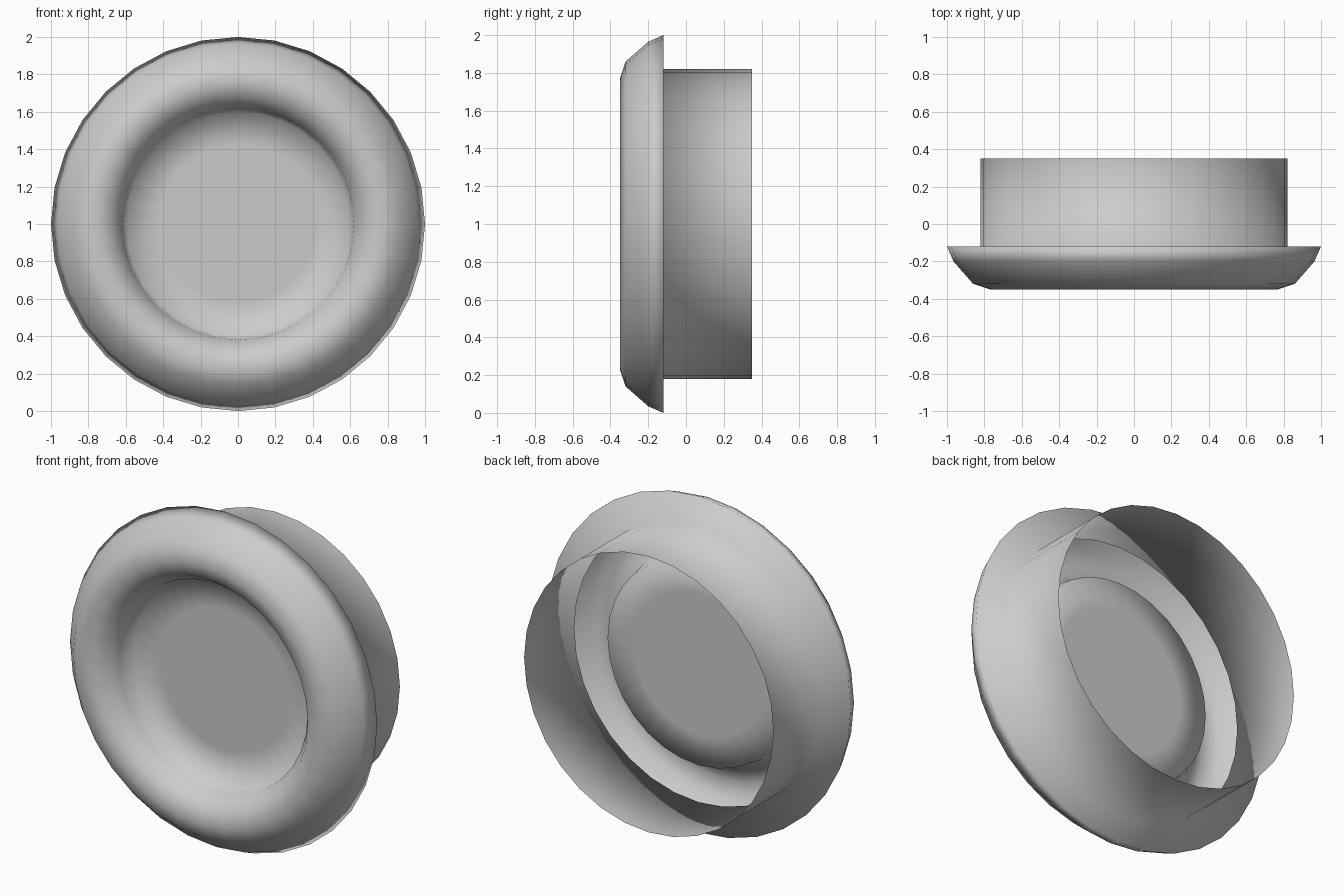
import bpy, bmesh, math

if "Cube" in bpy.data.objects:
    bpy.data.objects.remove(bpy.data.objects["Cube"])

SIDES = 32
CENTRE_Z = 1.0

# (radius, y) from the dish centre, over the rounded rim, to the open rear tube
profile = [
    (0.42, -0.12), (0.60, -0.12),
    (0.62, -0.23), (0.68, -0.315), (0.77, -0.35),
    (0.86, -0.32), (0.965, -0.20), (1.0, -0.12),
    (0.82, -0.12), (0.82, 0.35),
]

bm = bmesh.new()


def ring(radius, y):
    step = 2 * math.pi / SIDES
    return [bm.verts.new((radius * math.sin(i * step), y,
                          CENTRE_Z + radius * math.cos(i * step)))
            for i in range(SIDES)]


rings = [ring(r, y) for r, y in profile]

# Flat dish centre
bm.faces.new(rings[0])

# Hollow rounded rim, back flange and tube
for a, b in zip(rings, rings[1:]):
    for i in range(SIDES):
        j = (i + 1) % SIDES
        bm.faces.new((a[i], a[j], b[j], b[i]))

bmesh.ops.recalc_face_normals(bm, faces=bm.faces)
# The dish faces the front
bm.faces.ensure_lookup_table()
if bm.faces[0].normal.y > 0:
    bmesh.ops.reverse_faces(bm, faces=bm.faces)
for f in bm.faces:
    f.smooth = True

mesh = bpy.data.meshes.new("round_rim_with_tube")
bm.to_mesh(mesh)
bm.free()
obj = bpy.data.objects.new("round_rim_with_tube", mesh)
bpy.context.collection.objects.link(obj)
